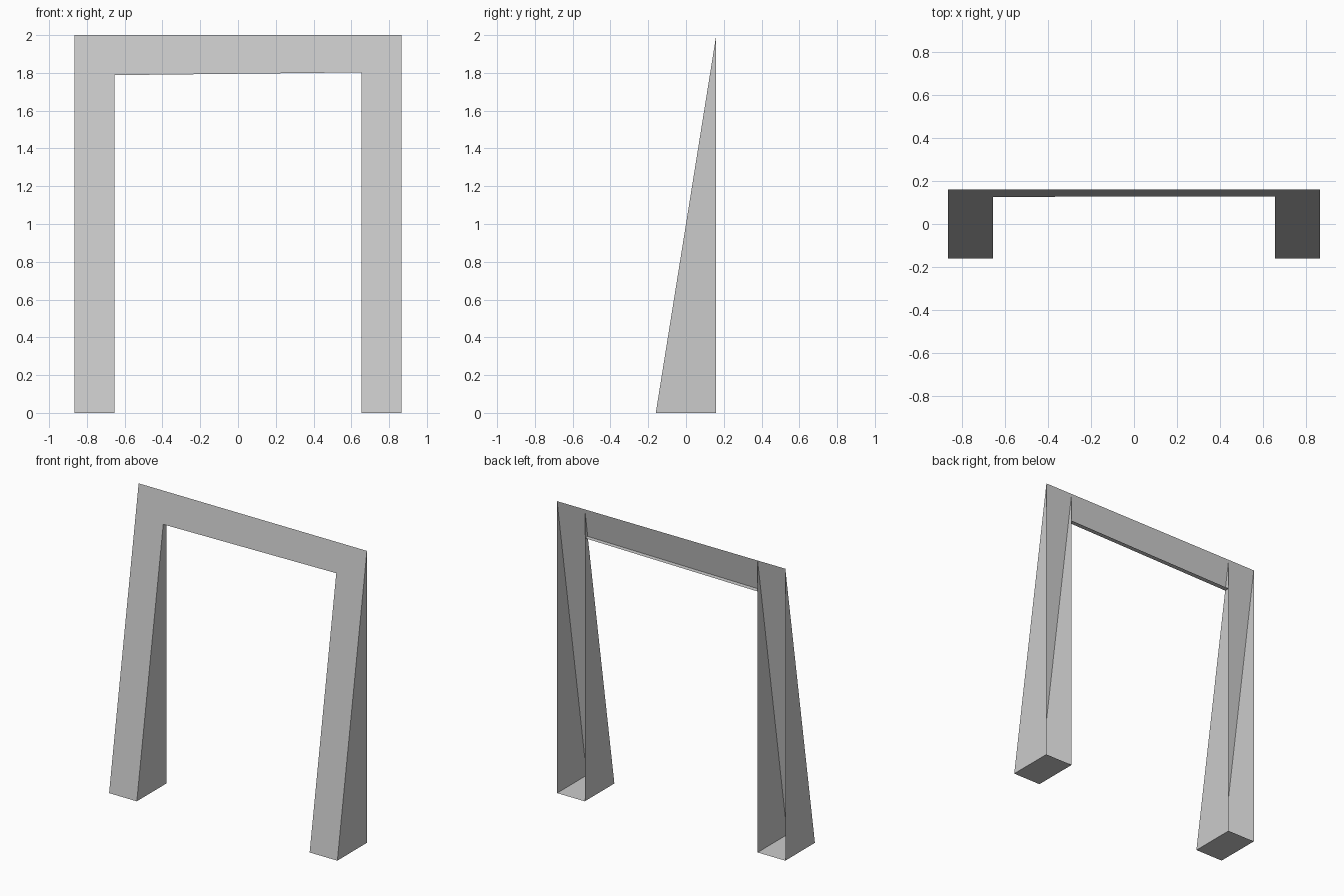
import bpy

if "Cube" in bpy.data.objects:
    bpy.data.objects.remove(bpy.data.objects["Cube"])

W, INNER, H, D = 0.865, 0.655, 2.0, 0.16   # half width, opening half width, height, half depth


def front_y(z):
    return -D + 2 * D * z / H


def add_part(name, verts, faces):
    mesh = bpy.data.meshes.new(name)
    mesh.from_pydata(verts, [], faces)
    mesh.update()
    obj = bpy.data.objects.new(name, mesh)
    bpy.context.collection.objects.link(obj)


def wedge_leg(name, x0, x1):
    # triangular side profile, swept in x, with the back left open
    profile = [(-D, 0), (D, 0), (D, H)]
    verts = [(x, y, z) for x in (x0, x1) for y, z in profile]
    faces = [(0, 2, 1), (3, 4, 5),      # two side walls
             (0, 3, 5, 2),              # sloping front
             (0, 1, 4, 3)]              # foot
    add_part(name, verts, faces)


# Two hollow wedge legs
wedge_leg("left_leg", -W, -INNER)
wedge_leg("right_leg", INNER, W)

# Open-backed lintel: sloping front and a slightly tilted underside
verts = []
for x, z in ((-INNER, 1.788), (INNER, 1.803)):
    verts += [(x, front_y(z), z), (x, D, z), (x, D, H)]
add_part("lintel", verts, [(0, 3, 5, 2), (0, 1, 4, 3)])
